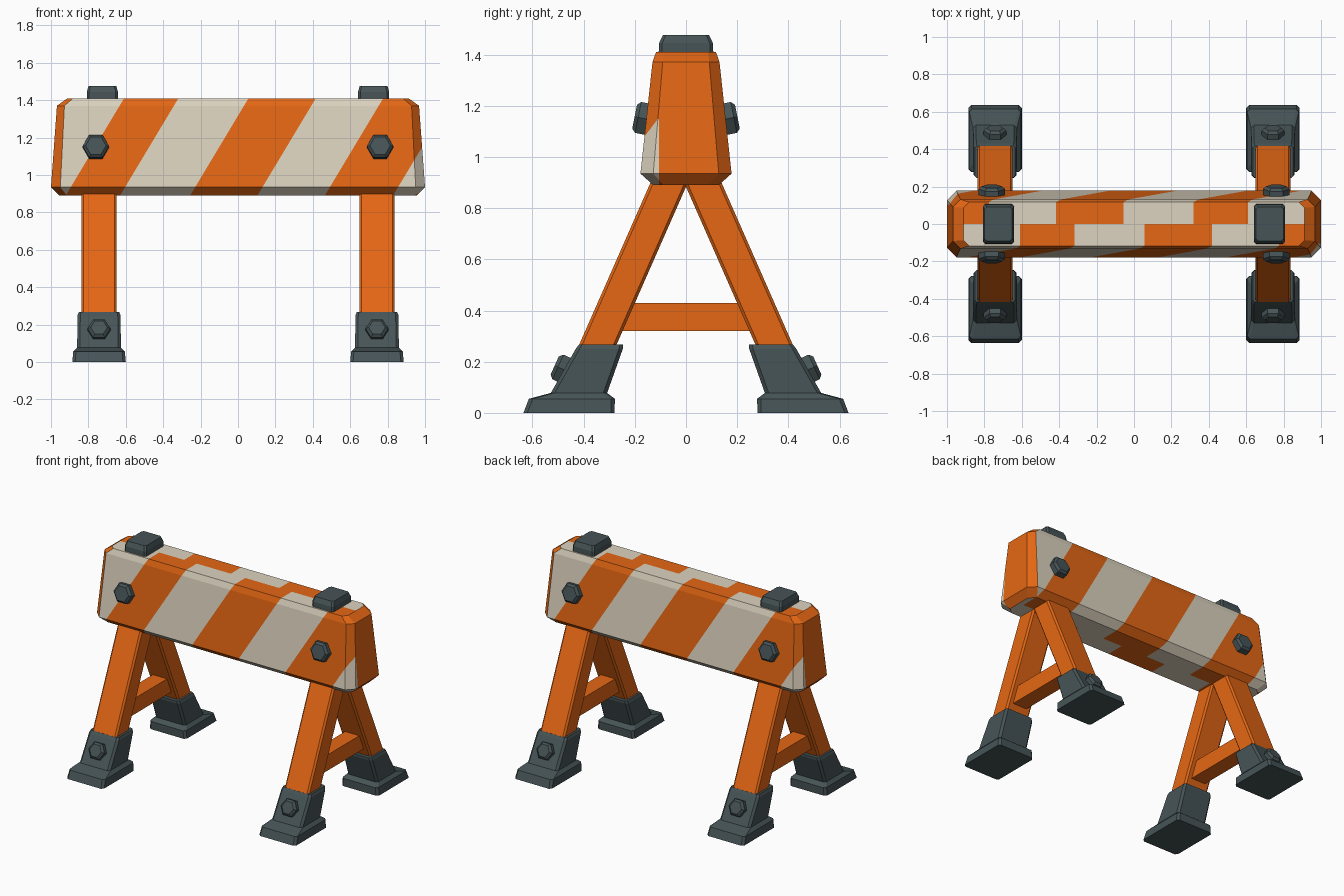
import bpy, bmesh
from mathutils import Vector

if "Cube" in bpy.data.objects:
    bpy.data.objects.remove(bpy.data.objects["Cube"])


def material(name, rgb):
    m = bpy.data.materials.new(name)
    m.diffuse_color = (*rgb, 1)
    m.use_nodes = True
    m.node_tree.nodes["Principled BSDF"].inputs["Base Color"].default_value = m.diffuse_color
    return m


ORANGE = material("safety_orange", (0.78, 0.135, 0.007))
CREAM = material("warm_cream", (0.72, 0.65, 0.52))
GREY = material("slate_grey", (0.062, 0.088, 0.094))


def finish(name, bm, *mats):
    bmesh.ops.recalc_face_normals(bm, faces=bm.faces[:])
    me = bpy.data.meshes.new(name)
    bm.to_mesh(me)
    bm.free()
    for m in mats:
        me.materials.append(m)
    ob = bpy.data.objects.new(name, me)
    bpy.context.collection.objects.link(ob)
    return ob


def loft(rings):
    """Stack of chamfered rectangles: (z, centre x, half x, centre y, half y, chamfer)."""
    bm = bmesh.new()
    loops = []
    for z, cx, hx, cy, hy, c in rings:
        pts = [(hx, -hy + c), (hx, hy - c), (hx - c, hy), (-hx + c, hy),
               (-hx, hy - c), (-hx, -hy + c), (-hx + c, -hy), (hx - c, -hy)]
        loops.append([bm.verts.new((cx + x, cy + y, z)) for x, y in pts])
    bm.faces.new(loops[0])
    bm.faces.new(loops[-1])
    for a, b in zip(loops, loops[1:]):
        for i in range(8):
            j = (i + 1) % 8
            bm.faces.new((a[i], a[j], b[j], b[i]))
    bmesh.ops.recalc_face_normals(bm, faces=bm.faces[:])
    return bm


def bolt(name, base, axis, radius, length):
    """Hexagonal bolt head starting just under the surface, outer rim chamfered."""
    bm = bmesh.new()
    bmesh.ops.create_cone(bm, cap_ends=True, segments=6, radius1=radius,
                          radius2=radius, depth=length)
    # put corners left and right in the front view
    for v in bm.verts:
        if abs(v.co.x) < 1e-4:
            for w in bm.verts:
                w.co = Vector((w.co.y, -w.co.x, w.co.z))
            break
    rim = [e for e in bm.edges if all(v.co.z > 0 for v in e.verts)]
    bmesh.ops.bevel(bm, geom=rim, offset=0.014, segments=1, affect='EDGES')
    n = Vector(axis).normalized()
    side = Vector((1, 0, 0))
    up = n.cross(side)
    for v in bm.verts:
        v.co = Vector(base) + side * v.co.x + up * v.co.y + n * (v.co.z + length / 2)
    finish(name, bm, GREY)


# Striped board: tapered chamfered beam, stripes cut separately into each half
board = loft([(0.89, 0, 0.955, 0, 0.128, 0.04), (0.935, 0, 1.0, 0, 0.178, 0.05),
              (1.37, 0, 0.968, 0, 0.131, 0.04), (1.41, 0, 0.912, 0, 0.117, 0.03)])
LINES = (-0.915, -0.625, -0.25, 0.11, 0.47, 0.835)
SLANT = 0.6


def cut(faces, co, no):
    geom = set(faces)
    for f in faces:
        geom.update(f.edges)
        geom.update(f.verts)
    bmesh.ops.bisect_plane(board, geom=list(geom), plane_co=co, plane_no=no)


for y in (-0.105, 0, 0.105):
    cut(board.faces[:], (0, y, 0), (0, 1, 0))
for sg in (1, -1):
    for line in LINES:
        half = [f for f in board.faces if f.calc_center_median().y * sg < 0]
        cut(half, (line * sg, 0, 0.9), (sg, 0, -SLANT))
board.normal_update()
for f in board.faces:
    c = f.calc_center_median()
    sg = 1 if c.y < 0 else -1
    s = c.x * sg - SLANT * (c.z - 0.9)
    cream = sum(s > line for line in LINES) % 2 == 0
    if abs(f.normal.x) > 0.3 and (c.x * sg < 0 or abs(c.y) < 0.105):
        cream = False
    f.material_index = int(cream)
finish("striped_board", board, ORANGE, CREAM)

for sx, side in ((-1, "left"), (1, "right")):
    x = 0.743 * sx
    # Cap block on top of the board
    cx = 0.725 * sx
    finish(f"{side}_top_cap", loft([(1.38, cx, 0.083, 0, 0.108, 0.012),
                                    (1.445, cx, 0.083, 0, 0.105, 0.012),
                                    (1.477, cx, 0.074, 0, 0.09, 0.012)]), GREY)
    # Cross brace between the legs
    finish(f"{side}_brace", loft([(0.32, x, 0.055, 0, 0.27, 0.008),
                                  (0.43, x, 0.055, 0, 0.27, 0.008)]), ORANGE)
    for sy, end in ((-1, "front"), (1, "back")):
        tag = f"{end}_{side}"
        # Splayed leg
        finish(f"{tag}_leg", loft([(z, x, 0.094, sy * (0.07 + 0.44 * (0.89 - z)), 0.073, 0.012)
                                   for z in (0.1, 0.96)]), ORANGE)
        # Rubber foot: wide base and slanted sleeve
        finish(f"{tag}_foot", loft([(0, x, 0.143, sy * 0.457, 0.178, 0.015),
                                    (0.055, x, 0.138, sy * 0.446, 0.168, 0.015),
                                    (0.078, x, 0.117, sy * 0.418, 0.11, 0.015),
                                    (0.25, x, 0.115, sy * 0.339, 0.092, 0.015),
                                    (0.267, x, 0.108, sy * 0.332, 0.086, 0.012)]), GREY)
        # Bolts on foot and board
        bolt(f"{tag}_foot_bolt", (x, sy * 0.462, 0.162), (0, sy, 0.45), 0.061, 0.056)
        bolt(f"{tag}_board_bolt", (0.76 * sx, sy * 0.14, 1.145), (0, sy, 0.2), 0.071, 0.062)
